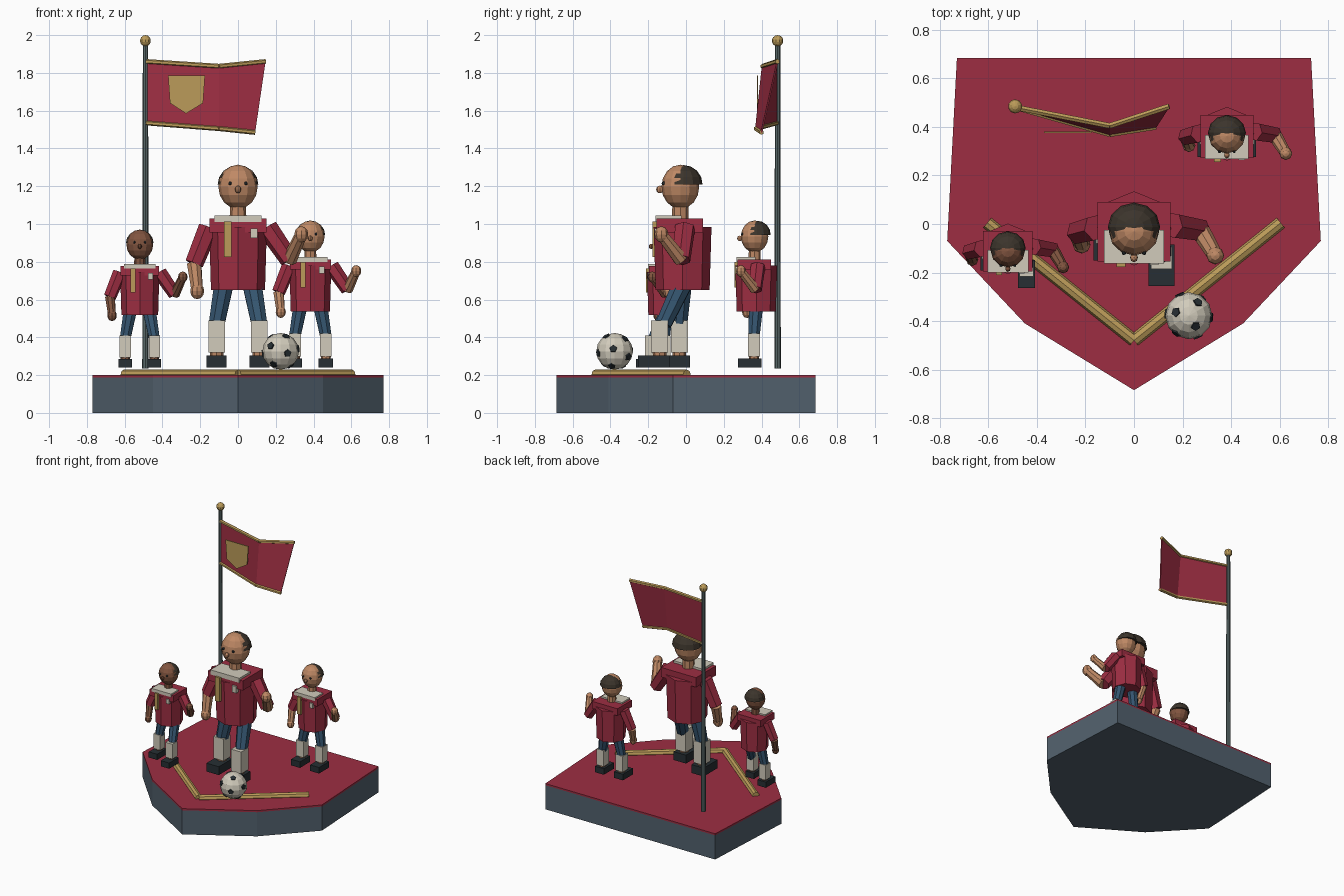
import bpy, bmesh
from math import pi
from mathutils import Matrix, Vector

if "Cube" in bpy.data.objects:
    bpy.data.objects.remove(bpy.data.objects["Cube"])

COL = dict(red=(.34, .027, .055), stone=(.085, .12, .155), gold=(.5, .33, .1), cream=(.64, .6, .5),
           blue=(.035, .09, .16), dark=(.02, .028, .033), hair=(.045, .035, .025),
           skin=(.52, .25, .13), brown=(.22, .09, .05), steel=(.1, .14, .14))
MATS = {}
for key, c in COL.items():
    MATS[key] = bpy.data.materials.new(key)
    MATS[key].diffuse_color = (*c, 1)

IDENT = Matrix.Identity(4)


def finish(name, bm, mat, M=IDENT):
    bm.transform(M)
    bmesh.ops.recalc_face_normals(bm, faces=bm.faces)
    me = bpy.data.meshes.new(name)
    bm.to_mesh(me)
    bm.free()
    me.materials.append(MATS[mat])
    ob = bpy.data.objects.new(name, me)
    bpy.context.collection.objects.link(ob)
    return ob


def box(name, lo, hi, mat, M=IDENT):
    lo, hi = Vector(lo), Vector(hi)
    bm = bmesh.new()
    bmesh.ops.create_cube(bm, size=1, matrix=Matrix.Translation((lo + hi) / 2) @ Matrix.Diagonal((*(hi - lo), 1)))
    return finish(name, bm, mat, M)


def tube(name, p, q, r1, r2, mat, M=IDENT, n=8):
    p, q = Vector(p), Vector(q)
    d = q - p
    rot = d.to_track_quat('Z', 'Y').to_matrix().to_4x4()
    bm = bmesh.new()
    bmesh.ops.create_cone(bm, cap_ends=True, segments=n, radius1=r1, radius2=r2, depth=d.length,
                          matrix=Matrix.Translation((p + q) / 2) @ rot)
    return finish(name, bm, mat, M)


def ball(name, c, r, mat, M=IDENT, seg=10, rings=7, half=False):
    bm = bmesh.new()
    bmesh.ops.create_uvsphere(bm, u_segments=seg, v_segments=rings, radius=1)
    if half:
        cut = bmesh.ops.bisect_plane(bm, geom=bm.verts[:] + bm.edges[:] + bm.faces[:], plane_co=(0, 0, 0),
                                     plane_no=(0, 0, 1), clear_inner=True)
        bmesh.ops.holes_fill(bm, edges=[e for e in bm.edges if e.is_boundary])
    bm.transform(Matrix.Translation(c) @ Matrix.Diagonal((*r, 1)))
    return finish(name, bm, mat, M)


def prism(name, pts, axis, a, b, mat):
    # extrude an outline along y or z
    bm = bmesh.new()
    co = [(x, y, a) if axis == 'z' else (x, a, y) for x, y in pts]
    f = bm.faces.new([bm.verts.new(c) for c in co])
    ext = bmesh.ops.extrude_face_region(bm, geom=[f])
    off = (0, 0, b - a) if axis == 'z' else (0, b - a, 0)
    bmesh.ops.translate(bm, vec=off, verts=[v for v in ext['geom'] if isinstance(v, bmesh.types.BMVert)])
    return finish(name, bm, mat)


# plinth with red top and gold chevron
half = [(0, -.685), (.45, -.41), (.77, -.07), (.73, .685)]
outline = half + [(-x, y) for x, y in reversed(half) if x]
prism("plinth", outline, 'z', 0, .187, 'stone')
prism("plinth_top", outline, 'z', .187, .2, 'red')
for s in (-1, 1):
    tube("chevron_bar", (s * .605, .005, .203), (0, -.48, .203), .026, .026, 'gold', n=8)

# flag pole
tube("flag_pole", (-.49, .485, .235), (-.49, .485, 1.95), .017, .014, 'steel', n=8)
ball("pole_finial", (-.49, .485, 1.97), (.03,) * 3, 'gold')

# folded flag with gold hems and a plain shield
top = [(-.485, .48, 1.86), (-.1, .405, 1.835), (.145, .485, 1.86)]
bot = [(-.485, .48, 1.535), (-.1, .37, 1.505), (.09, .4, 1.485)]
bm = bmesh.new()
tv, bv = [bm.verts.new(p) for p in top], [bm.verts.new(p) for p in bot]
for i in range(2):
    bm.faces.new((bv[i], bv[i + 1], tv[i + 1], tv[i]))
flag = finish("flag", bm, 'red')
solid = flag.modifiers.new("thickness", 'SOLIDIFY')
solid.thickness, solid.offset = .008, 0
for edge in (top, bot):
    for i in range(2):
        tube("flag_hem", edge[i], edge[i + 1], .013, .013, 'gold', n=6)
shield = [(-.37, 1.785), (-.175, 1.785), (-.185, 1.64), (-.275, 1.585), (-.36, 1.64)]
prism("flag_shield", shield, 'y', .375, .382, 'gold')


def figure(x, y, scale, skin, stride):
    base = Vector((0, 0, .24))
    M = Matrix.Translation(base + Vector((x, y, 0))) @ Matrix.Scale(scale, 4) @ Matrix.Translation(-base)

    # head, hair and face
    ball("head", (0, -.03, 1.197), (.104, .1, .117), skin, M, 12, 8)
    ball("hair", (0, -.012, 1.208), (.108, .1, .104), 'hair', M, 12, 8, half=True)
    ball("nose", (0, -.138, 1.183), (.016, .02, .02), skin, M, 8, 6)
    for s in (-1, 1):
        ball("eye", (s * .042, -.119, 1.215), (.01, .01, .01), 'dark', M, 6, 5)
    tube("neck", (0, -.03, 1.0), (0, -.03, 1.11), .045, .042, skin, M)

    # shirt, collar, strip and badge patch
    tube("shirt", (0, -.018, .65), (0, -.018, .985), .143, .153, 'red', M, 8)
    box("shirt_yoke", (-.15, -.155, .955), (.15, .09, 1.03), 'red', M)
    box("collar", (-.124, -.162, 1.01), (.124, -.025, 1.046), 'cream', M)
    box("shirt_strip", (-.073, -.178, .825), (-.035, -.15, 1.012), 'gold', M)
    box("shirt_patch", (.065, -.168, .925), (.102, -.14, .977), 'cream', M)

    # one lowered arm and one raised arm
    for side, shoulder, elbow, hand in (
            ("lowered", (-.155, -.015, .98), (-.232, -.035, .79), (-.216, -.085, .645)),
            ("raised", (.155, -.005, .98), (.272, -.025, .81), (.335, -.13, .945))):
        tube(side + "_sleeve", shoulder, elbow, .056, .05, 'red', M, 6)
        tube(side + "_forearm", elbow, hand, .04, .032, skin, M, 8)
        ball(side + "_hand", hand, (.037, .037, .043), skin, M, 8, 6)

    # legs, socks and shoes
    for s in (-1, 1):
        f = -stride if s > 0 else 0
        ax = s * .113
        tube("trouser_leg", (s * .075, -.02, .68), (ax, -.035 + f * .8, .47), .055, .045, 'blue', M)
        box("sock", (ax - .043, -.08 + f, .32), (ax + .043, .01 + f, .49), 'cream', M)
        tube("ankle", (ax, -.035 + f, .29), (ax, -.035 + f, .34), .035, .037, skin, M)
        box("shoe", (ax - .053, -.15 + f, .24), (ax + .053, .02 + f, .305), 'dark', M)


figure(0, 0, 1, 'skin', .105)
figure(-.52, -.09, .68, 'brown', .105)
figure(.383, .385, .725, 'skin', 0)

# ball with dark patches at icosahedron corners
centre = Vector((.226, -.378, .326))
bm = bmesh.new()
bmesh.ops.create_uvsphere(bm, u_segments=12, v_segments=8, radius=.097)
finish("football", bm, 'cream', Matrix.Translation(centre))
ico = bmesh.new()
bmesh.ops.create_icosphere(ico, subdivisions=1, radius=1)
ico.transform(Matrix.Rotation(.5, 4, 'X') @ Matrix.Rotation(.3, 4, 'Y'))
dirs = [v.co.copy() for v in ico.verts]
ico.free()
for d in dirs:
    tube("football_patch", centre + d * .085, centre + d * .099, .022, .02, 'dark', n=5)

for m in bpy.data.materials:
    if m.users and not m.is_grease_pencil:
        m.use_nodes = True
        m.node_tree.nodes["Principled BSDF"].inputs["Base Color"].default_value = m.diffuse_color
